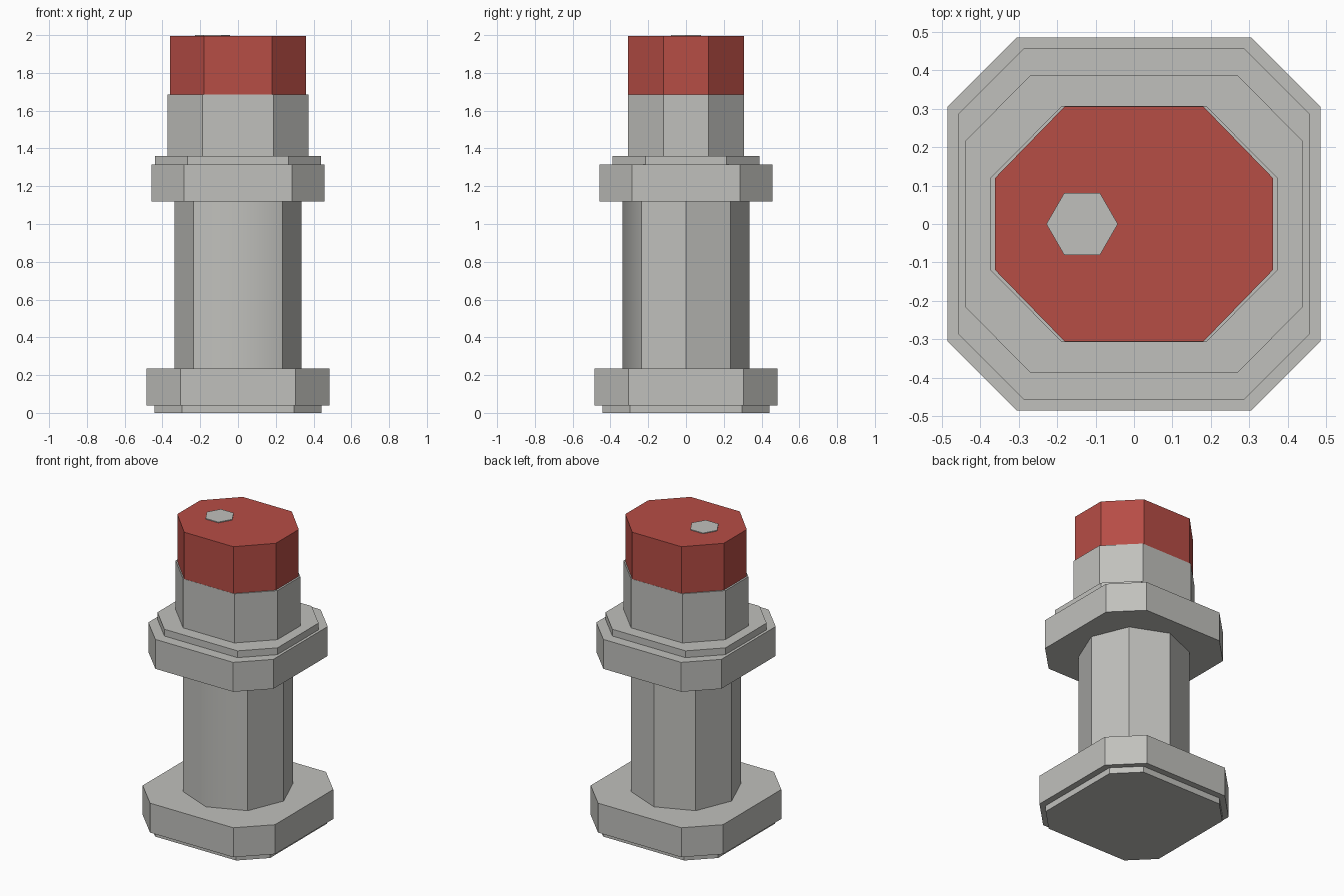
import bpy, bmesh, math

if "Cube" in bpy.data.objects:
    bpy.data.objects.remove(bpy.data.objects["Cube"])

def material(name, rgb):
    m = bpy.data.materials.new(name)
    m.diffuse_color = (*rgb, 1)
    m.use_nodes = True
    m.node_tree.nodes["Principled BSDF"].inputs["Base Color"].default_value = m.diffuse_color
    return m

grey = material("light grey", (0.53, 0.53, 0.505))
red = material("brick red", (0.47, 0.074, 0.06))

def prism(name, pts, z0, z1, mat, smooth_front=False):
    """Vertical prism over a counter-clockwise outline."""
    bm = bmesh.new()
    lo = [bm.verts.new((x, y, z0)) for x, y in pts]
    hi = [bm.verts.new((x, y, z1)) for x, y in pts]
    bm.faces.new(hi)
    bm.faces.new(lo[::-1])
    n = len(pts)
    for i in range(n):
        j = (i + 1) % n
        bm.faces.new((lo[i], lo[j], hi[j], hi[i]))
    bm.normal_update()
    if smooth_front:
        # soften only the upright edge at the very front
        for e in bm.edges:
            e.smooth = all(abs(v.co.x) < 1e-4 and v.co.y < 0 for v in e.verts)
        for f in bm.faces:
            f.smooth = abs(f.normal.z) < 0.5
    me = bpy.data.meshes.new(name)
    bm.to_mesh(me)
    bm.free()
    me.materials.append(mat)
    ob = bpy.data.objects.new(name, me)
    bpy.context.collection.objects.link(ob)
    return ob

def chamfered(hx, hy, cx, cy):
    """Rectangle with cut corners: half sizes hx, hy, flat half lengths cx, cy."""
    return [(hx, -cy), (hx, cy), (cx, hy), (-cx, hy),
            (-hx, cy), (-hx, -cy), (-cx, -hy), (cx, -hy)]

def ngon(n, r, x=0):
    return [(x + r * math.cos(2 * math.pi * i / n), r * math.sin(2 * math.pi * i / n))
            for i in range(n)]

# base
prism("foot_plate", chamfered(0.443, 0.443, 0.297, 0.297), 0, 0.04, grey)
prism("base_flange", chamfered(0.485, 0.485, 0.305, 0.305), 0.04, 0.235, grey)
# column
prism("column", ngon(8, 0.335), 0.235, 1.12, grey, smooth_front=True)
# collar and neck
prism("collar", chamfered(0.458, 0.458, 0.285, 0.285), 1.12, 1.315, grey)
prism("collar_step", chamfered(0.44, 0.388, 0.268, 0.215), 1.315, 1.36, grey)
prism("neck", chamfered(0.373, 0.307, 0.188, 0.12), 1.36, 1.685, grey)
# cap and its small button
prism("cap", chamfered(0.361, 0.306, 0.18, 0.12), 1.685, 1.995, red)
prism("cap_button", ngon(6, 0.093, -0.135), 1.995, 2.0, grey)
